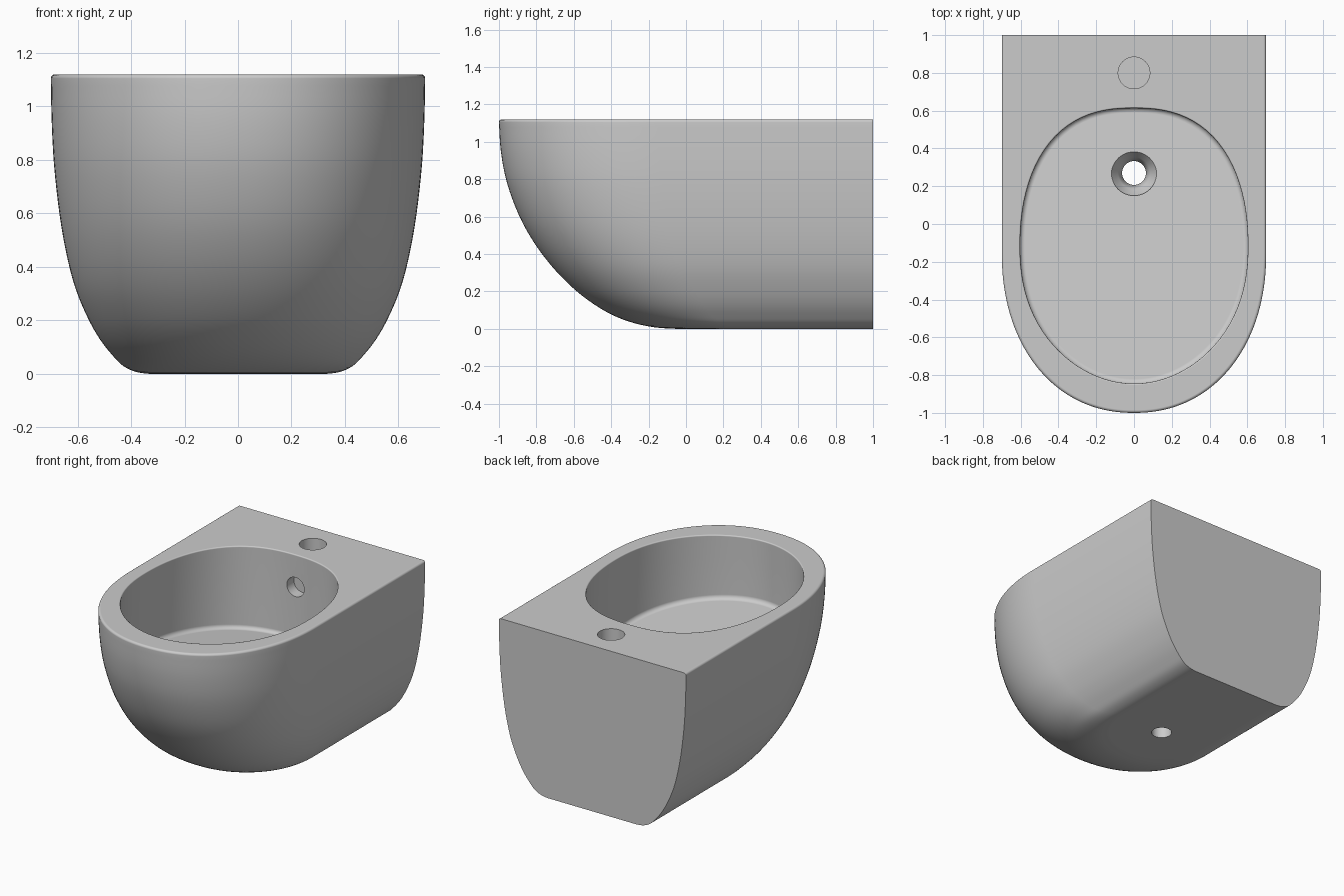
import bpy, bmesh, math

if "Cube" in bpy.data.objects:
    bpy.data.objects.remove(bpy.data.objects["Cube"])

TOP = 1.12


def loft(name, rings):
    """Closed solid skinned over equal-length rings of points, bottom to top."""
    bm = bmesh.new()
    rows = [[bm.verts.new(p) for p in ring] for ring in rings]
    n = len(rows[0])
    for a, b in zip(rows, rows[1:]):
        for i in range(n):
            j = (i + 1) % n
            bm.faces.new((a[i], a[j], b[j], b[i]))
    bm.faces.new(rows[0][::-1])
    bm.faces.new(rows[-1])
    bmesh.ops.recalc_face_normals(bm, faces=bm.faces)
    me = bpy.data.meshes.new(name)
    bm.to_mesh(me)
    bm.free()
    ob = bpy.data.objects.new(name, me)
    bpy.context.collection.objects.link(ob)
    return ob


def smooth_curve(pts, steps=4):
    """Catmull-Rom resampling of a list of tuples."""
    out = []
    for i in range(len(pts) - 1):
        p0, p1 = pts[max(i - 1, 0)], pts[i]
        p2, p3 = pts[i + 1], pts[min(i + 2, len(pts) - 1)]
        for s in range(steps):
            t = s / steps
            out.append(tuple(
                0.5 * (2 * b + (c - a) * t + (2 * a - 5 * b + 4 * c - d) * t * t
                       + (3 * b - a - 3 * c + d) * t ** 3)
                for a, b, c, d in zip(p0, p1, p2, p3)))
    return out + [pts[-1]]


def oval(a, p):
    """Unit superellipse point at angle a with exponent p."""
    c, s = math.cos(a), math.sin(a)
    r = (abs(c) ** p + abs(s) ** p) ** (-1 / p)
    return r * c, r * s


def body_ring(z, w, front, segs=72):
    """D-shaped outline: flat back at y = 1, full oval front."""
    yc = -0.15 + 0.45 * (front + 1) / 0.95
    ring = [(w, 1, z)]
    for i in range(segs + 1):
        c, s = oval(math.pi * i / segs, 2.15)
        ring.append((w * c, yc - (yc - front) * s, z))
    return ring + [(-w, 1, z)]


# Outer shell: height, half width, front edge
profile = [(0.0, 0.33, -0.05), (0.007, 0.38, -0.16), (0.03, 0.43, -0.275),
           (0.07, 0.47, -0.385), (0.13, 0.517, -0.49), (0.21, 0.562, -0.595),
           (0.32, 0.608, -0.705), (0.45, 0.642, -0.805), (0.6, 0.668, -0.89),
           (0.78, 0.688, -0.957), (0.95, 0.697, -0.99), (TOP - 0.015, 0.7, -1.0)]
rings = smooth_curve(profile)
for k in range(1, 5):                                   # softened top edge
    a = math.pi / 2 * k / 4
    inset = 0.015 * (1 - math.cos(a))
    rings.append((TOP - 0.015 + 0.015 * math.sin(a), 0.7 - inset, -1.0 + inset))
body = loft("bidet_body", [body_ring(*r) for r in rings])


def bowl_ring(offset, z=None, height=0.0, segs=96):
    """Egg-shaped ring, either level at z or riding on the sloping bowl floor."""
    ring = []
    for i in range(segs):
        a = 2 * math.pi * i / segs
        c, s = oval(a, 2.2 + 0.2 * math.sin(a))
        x, y = (0.606 + offset) * c, -0.116 + (0.732 + offset) * s
        ring.append((x, y, 0.612 - 0.1 * y + height if z is None else z))
    return ring


# Bowl cutter: sloped floor, small corner fillet, upright wall, softened rim
bowl = []
R = 0.028
for k in range(5):
    a = math.pi / 2 * k / 4
    bowl.append(bowl_ring(-R + R * math.sin(a), height=R - R * math.cos(a)))
bowl += [bowl_ring(0.0, z=0.95), bowl_ring(-0.003, z=TOP - 0.008)]
for k in range(1, 4):
    a = math.pi / 2 * k / 3
    bowl.append(bowl_ring(-0.003 + 0.008 * (1 - math.cos(a)), z=TOP - 0.008 + 0.008 * math.sin(a)))
bowl.append(bowl_ring(0.005, z=TOP + 0.1))
cutters = [loft("bowl_cutter", bowl)]


def circle(x, y, z, r, along_y=False, segs=40):
    pts = []
    for i in range(segs):
        a = 2 * math.pi * i / segs
        u, v = r * math.cos(a), r * math.sin(a)
        pts.append((x + u, y, z + v) if along_y else (x + u, y + v, z))
    return pts


# Countersunk drain, tap hole and overflow hole cutters
cutters.append(loft("drain_cutter", [circle(0, 0.27, z, r) for z, r in
                    ((-0.1, 0.063), (0.5, 0.063), (0.535, 0.085),
                     (0.585, 0.12), (0.75, 0.12))]))
cutters.append(loft("tap_cutter", [circle(0, 0.8, z, 0.084) for z in (TOP - 0.09, TOP + 0.1)]))
cutters.append(loft("overflow_cutter", [circle(0, y, 0.9, 0.065, True) for y in (0.5, 0.69)]))

for c in cutters:
    c.hide_render = True
    m = body.modifiers.new(c.name, 'BOOLEAN')
    m.operation, m.solver, m.object = 'DIFFERENCE', 'EXACT', c

# Apply the cuts, remove the cutters, shade smooth
bpy.ops.object.select_all(action='DESELECT')
body.select_set(True)
bpy.context.view_layer.objects.active = body
for m in list(body.modifiers):
    bpy.ops.object.modifier_apply(modifier=m.name)
for c in cutters:
    bpy.data.objects.remove(c)
bpy.ops.object.shade_smooth_by_angle(angle=math.radians(35))
wn = body.modifiers.new("weighted_normals", 'WEIGHTED_NORMAL')
wn.keep_sharp = True
